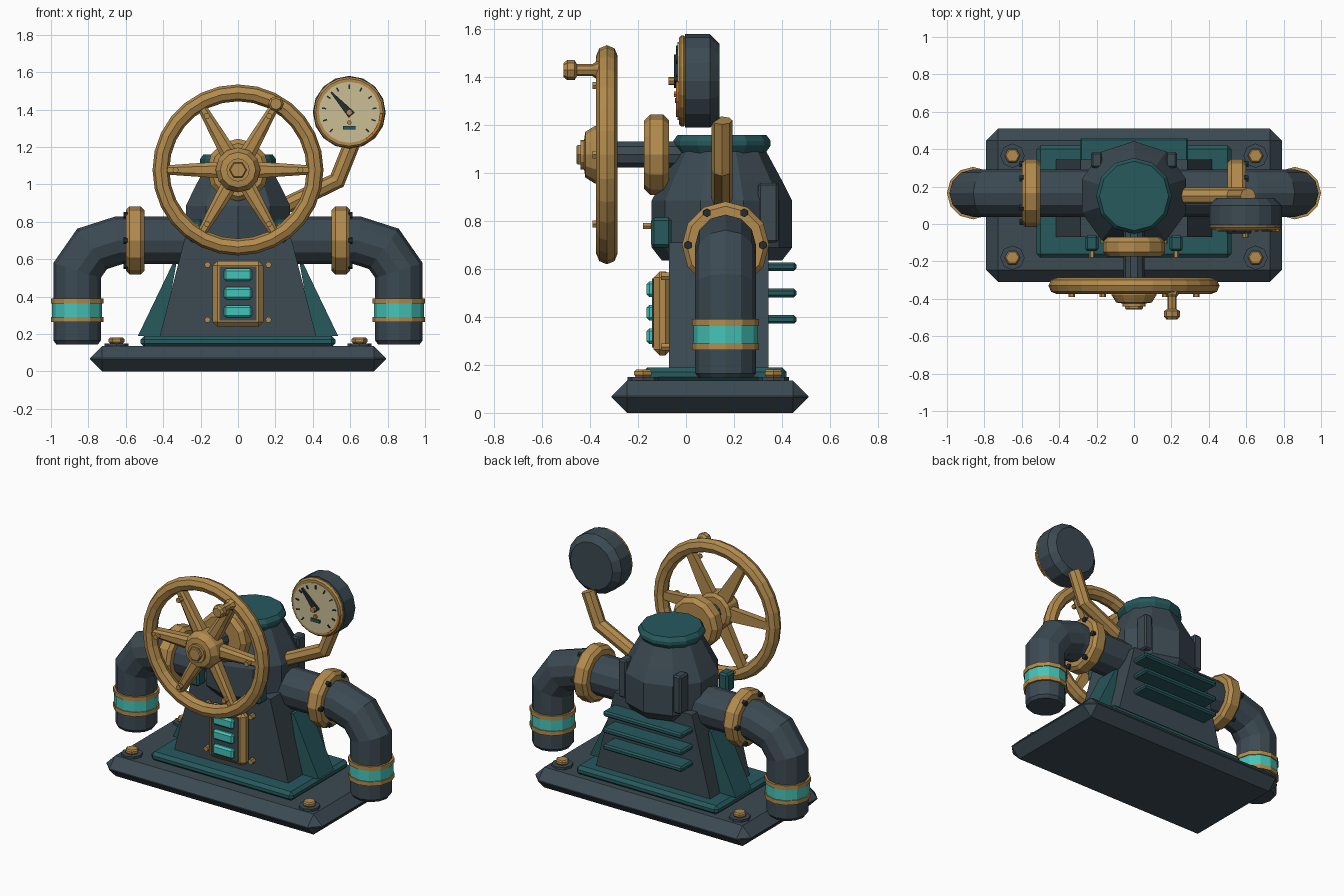
import bpy, bmesh
from math import sin, cos, pi, radians, atan2
from mathutils import Vector, Matrix

if "Cube" in bpy.data.objects:
    bpy.data.objects.remove(bpy.data.objects["Cube"])


def material(name, r, g, b):
    m = bpy.data.materials.new(name)
    m.diffuse_color = (r, g, b, 1)
    m.use_nodes = True
    m.node_tree.nodes["Principled BSDF"].inputs["Base Color"].default_value = m.diffuse_color
    return m


SLATE = material("slate", 0.045, 0.068, 0.085)
TEAL = material("teal", 0.02, 0.1, 0.11)
GOLD = material("brass", 0.45, 0.26, 0.075)
CYAN = material("cyan", 0.06, 0.55, 0.48)
CREAM = material("cream", 0.6, 0.52, 0.3)
BLACK = material("black", 0.015, 0.025, 0.03)
ORANGE = material("orange", 0.6, 0.2, 0.03)
X, Y, Z, FRONT = Vector((1, 0, 0)), Vector((0, 1, 0)), Vector((0, 0, 1)), Vector((0, -1, 0))


def finish(name, bm, mat, bevel=0):
    bmesh.ops.recalc_face_normals(bm, faces=bm.faces)
    me = bpy.data.meshes.new(name)
    bm.to_mesh(me)
    bm.free()
    ob = bpy.data.objects.new(name, me)
    bpy.context.collection.objects.link(ob)
    me.materials.append(mat)
    if bevel:
        mod = ob.modifiers.new("bevel", 'BEVEL')
        mod.width, mod.segments = bevel, 1
    return ob


def skin(name, rings, mat):
    """Join equal-length rings of points into a capped tube."""
    bm = bmesh.new()
    vs = [[bm.verts.new(p) for p in ring] for ring in rings]
    n = len(vs[0])
    for a, b in zip(vs, vs[1:]):
        for i in range(n):
            j = (i + 1) % n
            bm.faces.new((a[i], a[j], b[j], b[i]))
    bm.faces.new(vs[0])
    bm.faces.new(vs[-1])
    return finish(name, bm, mat)


def lathe(name, loc, axis, profile, n, mat, phase=0.0):
    """Turn (radius, distance) pairs around an axis from loc."""
    q = Z.rotation_difference(axis)
    return skin(name, [[Vector(loc) + q @ Vector((r * cos(2 * pi * i / n + phase), r * sin(2 * pi * i / n + phase), t))
                        for i in range(n)] for r, t in profile], mat)


def disc(name, loc, axis, r, h, n, mat, c=0.0):
    """Cylinder from loc along axis, with chamfer c on both ends."""
    prof = [(r - c, 0), (r, c), (r, h - c), (r - c, h)] if c else [(r, 0), (r, h)]
    return lathe(name, loc, axis, prof, n, mat)


def box(name, x, y, z, mat, bevel=0):
    """Box from (min, max) ranges."""
    bm = bmesh.new()
    bmesh.ops.create_cube(bm, size=1)
    for v in bm.verts:
        v.co = Vector([(r[0] + r[1]) / 2 + c * (r[1] - r[0]) for r, c in zip((x, y, z), v.co)])
    return finish(name, bm, mat, bevel)


def prism(name, pts, y0, y1, mat):
    """Extrude an x-z outline along y."""
    return skin(name, [[(x, y, z) for x, z in pts] for y in (y0, y1)], mat)


def tube(name, pts, y, radii, n, mat):
    """Mitred tube along an x-z path."""
    P = [Vector(p) for p in pts]
    rings = []
    for i, p in enumerate(P):
        d0 = (p - P[max(i - 1, 0)]) if i else (P[1] - p)
        d1 = (P[i + 1] - p) if i < len(P) - 1 else d0
        d0, d1 = d0.normalized(), d1.normalized()
        t = (d0 + d1).normalized()
        nx, nz, k = -t.y, t.x, 1 / t.dot(d0)
        r = radii[i]
        rings.append([(p.x + nx * r * k * cos(2 * pi * j / n), y + r * sin(2 * pi * j / n),
                       p.y + nz * r * k * cos(2 * pi * j / n)) for j in range(n)])
    return skin(name, rings, mat)


# base slab, plinth and corner bolts
box("base", (-0.79, 0.79), (-0.31, 0.51), (0, 0.135), SLATE, 0.064)
box("plinth", (-0.52, 0.52), (-0.18, 0.42), (0.13, 0.19), TEAL, 0.02)
for x in (-0.65, 0.65):
    for y in (-0.18, 0.365):
        disc("base_washer", (x, y, 0.13), Z, 0.065, 0.02, 8, SLATE)
        disc("base_bolt", (x, y, 0.15), Z, 0.042, 0.03, 6, GOLD, 0.008)

# pedestal, side fins and back louvres
prism("pedestal", [(-0.42, 0.18), (0.42, 0.18), (0.285, 0.71), (-0.285, 0.71)], -0.07, 0.345, SLATE)
for s in (-1, 1):
    prism("side_fin", [(s * 0.40, 0.185), (s * 0.535, 0.19), (s * 0.35, 0.575), (s * 0.33, 0.575)], 0.08, 0.24, TEAL)
for z in (0.39, 0.5, 0.61):
    box("louvre", (-0.29, 0.29), (0.33, 0.46), (z - 0.018, z + 0.018), TEAL, 0.01)

# vessel and cap
lathe("vessel", (0, 0.15, 0), Z, [(0.25, 0.635), (0.293, 0.69), (0.293, 0.885), (0.25, 0.97), (0.185, 1.09)],
      10, SLATE, pi / 2)
lathe("cap", (0, 0.15, 0), Z, [(0.175, 1.075), (0.203, 1.115), (0.203, 1.135), (0.185, 1.16)], 12, TEAL)
for s in (-1, 1):
    x = s * 0.2
    box("vessel_bracket", (x - 0.03, x + 0.03), (0.3, 0.385), (0.71, 0.96), SLATE, 0.01)
    x = s * 0.225
    box("side_latch", (x - 0.035, x + 0.035), (-0.145, -0.06), (0.69, 0.815), TEAL, 0.012)
    disc("latch_knob", (x, -0.14, 0.78), FRONT, 0.015, 0.04, 6, GOLD)

# pipes with flanges and glowing bands
PY = 0.165
for s in (-1, 1):
    path = [(0, 0.7), (0.64, 0.7), (0.78, 0.655), (0.86, 0.54), (0.86, 0.165), (0.86, 0.145)]
    tube("pipe", [(s * a, b) for a, b in path], PY, [0.127] * 5 + [0.112], 12, SLATE)
    disc("pipe_flange", (s * 0.5, PY, 0.7), X * s, 0.182, 0.1, 12, GOLD, 0.02)
    for i in range(6):
        a = i * pi / 3
        disc("flange_bolt", (s * 0.585, PY + 0.155 * cos(a), 0.7 + 0.155 * sin(a)), X * s, 0.018, 0.028, 6, BLACK)
    disc("pipe_glow_band", (s * 0.86, PY, 0.28), Z, 0.134, 0.09, 12, CYAN)
    for z in (0.263, 0.363):
        disc("pipe_ring", (s * 0.86, PY, z), Z, 0.14, 0.028, 12, GOLD)

# front indicator panel
box("panel_frame", (-0.135, 0.135), (-0.135, -0.06), (0.24, 0.59), GOLD, 0.025)
box("panel_inset", (-0.098, 0.098), (-0.142, -0.1), (0.272, 0.56), SLATE)
for z in (0.32, 0.418, 0.516):
    box("panel_light", (-0.075, 0.075), (-0.165, -0.13), (z - 0.033, z + 0.033), CYAN, 0.012)
for x in (-0.163, 0.163):
    for z in (0.275, 0.57):
        disc("panel_screw", (x, -0.06, z), FRONT, 0.017, 0.045, 6, GOLD)

# valve seat and shaft
WZ = 1.077
disc("valve_seat", (0, -0.07, WZ), FRONT, 0.167, 0.105, 12, GOLD, 0.025)
disc("valve_shaft", (0, 0.1, WZ), FRONT, 0.057, 0.42, 10, SLATE)

# hand wheel: rim, hub, spokes, rivets
bpy.ops.mesh.primitive_torus_add(major_segments=28, minor_segments=8, major_radius=0.412, minor_radius=0.045,
                                 location=(0, -0.33, WZ), rotation=(pi / 2, 0, 0))
rim = bpy.context.object
rim.name = "wheel_rim"
rim.data.materials.append(GOLD)
lathe("wheel_hub", (0, 0, WZ), FRONT, [(0.1, 0.285), (0.12, 0.3), (0.12, 0.38), (0.095, 0.42), (0.062, 0.425),
                                       (0.062, 0.44)], 12, GOLD)
disc("hub_nut", (0, -0.43, WZ), FRONT, 0.047, 0.027, 6, GOLD, 0.006)
for i in range(6):
    a = i * pi / 3
    u, v = Vector((cos(a), 0, sin(a))), Vector((-sin(a), 0, cos(a)))
    rings = [[Vector((0, -0.33, WZ)) + u * r + v * (w * p) + Y * (0.028 * q)
              for p, q in ((-1, -0.5), (-0.5, -1), (0.5, -1), (1, -0.5), (1, 1), (-1, 1))]
             for r, w in ((0.08, 0.044), (0.22, 0.036), (0.39, 0.024))]
    skin("wheel_spoke", rings, GOLD)
    disc("spoke_rivet", Vector((0, -0.35, WZ)) + u * 0.333, FRONT, 0.017, 0.04, 6, GOLD)
lathe("crank_handle", (0.203, 0, 1.43), FRONT, [(0.036, 0.34), (0.036, 0.375), (0.025, 0.39), (0.025, 0.455),
                                                (0.042, 0.465), (0.042, 0.495), (0.03, 0.51)], 8, GOLD)

# gauge stem
tube("gauge_stem", [(0.2, 0.86), (0.53, 1.02), (0.61, 1.22)], 0.15, [0.044] * 3, 8, GOLD)

# gauge case, bezel and dial
GX, GZ = 0.595, 1.385
lathe("gauge_case", (GX, 0, GZ), FRONT, [(0.155, -0.14), (0.195, -0.1), (0.195, 0.005)], 16, SLATE)
disc("gauge_bezel", (GX, 0.0, GZ), FRONT, 0.19, 0.03, 20, GOLD, 0.01)
disc("gauge_dial", (GX, -0.02, GZ), FRONT, 0.163, 0.015, 20, CREAM)


def dial_mark(name, ang, r0, r1, w0, w1, mat, depth=0.041):
    """Flat strip pointing outwards on the dial."""
    u, v = Vector((cos(ang), 0, sin(ang))), Vector((-sin(ang), 0, cos(ang)))
    c = Vector((GX, 0, GZ))
    skin(name, [[c + u * r + v * w * p - Y * d for p, d in ((-1, 0.03), (1, 0.03), (1, depth), (-1, depth))]
                for r, w in ((r0, w0), (r1, w1))], mat)


for i in range(11):
    dial_mark("dial_tick", radians(225 - 27 * i), 0.125, 0.148, 0.004, 0.004, BLACK)
for i in range(4):
    dial_mark("warning_arc", radians(-8 - 14 * i), 0.163, 0.178, 0.021, 0.021, ORANGE)
dial_mark("needle", radians(132), -0.02, 0.145, 0.022, 0.004, BLACK, 0.05)
disc("needle_hub", (GX, -0.03, GZ), FRONT, 0.017, 0.042, 8, GOLD)
disc("dial_screw", (GX, -0.03, GZ - 0.055), FRONT, 0.013, 0.02, 6, ORANGE)
box("dial_plate", (GX - 0.033, GX + 0.033), (-0.045, -0.03), (GZ - 0.092, GZ - 0.072), TEAL)
